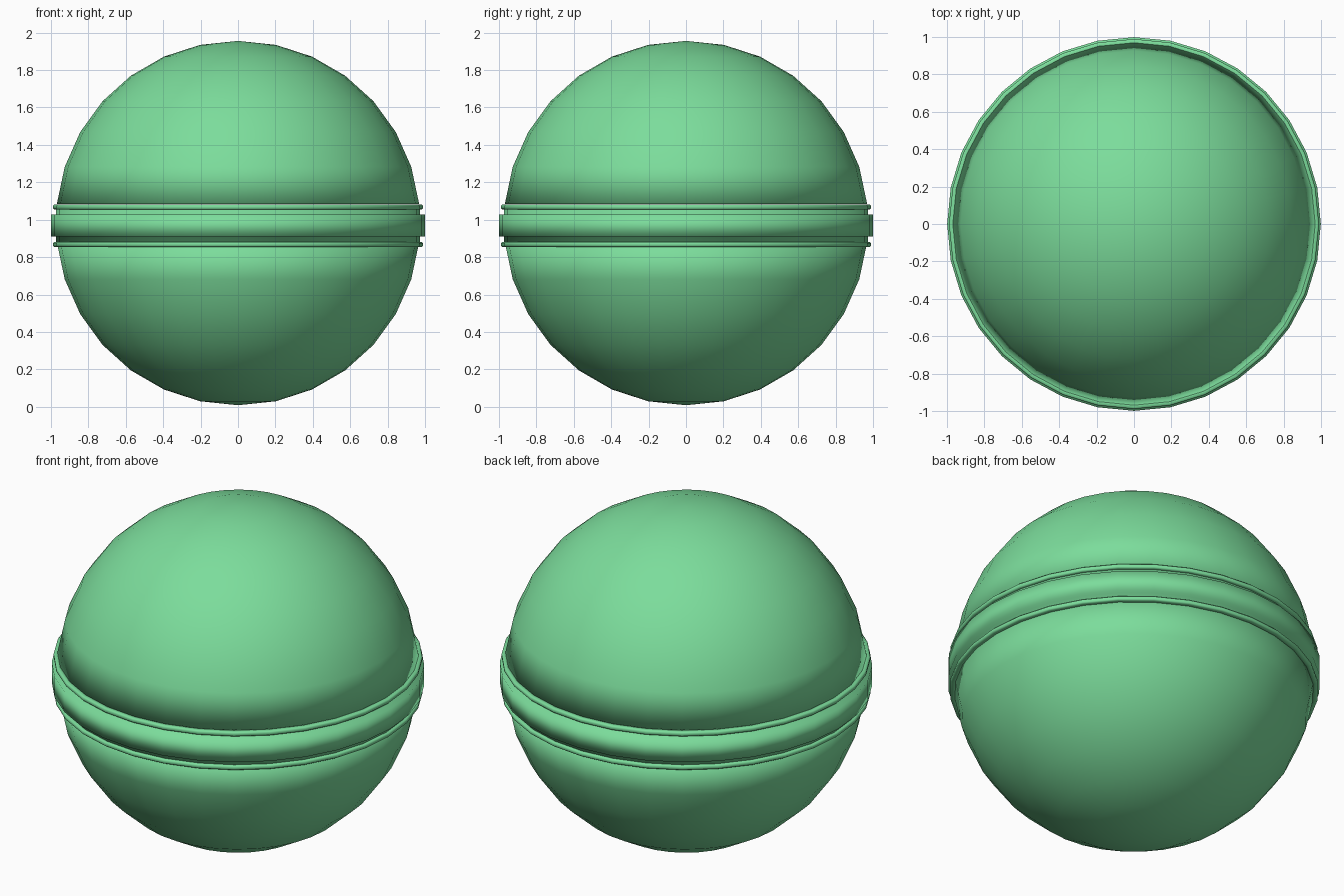
import bpy, bmesh
from math import sin, cos, pi, radians

if "Cube" in bpy.data.objects:
    bpy.data.objects.remove(bpy.data.objects["Cube"])

SEG = 32      # sides around the vertical axis
R = 0.974     # ball radius
CZ = 0.982    # ball centre height

mat = bpy.data.materials.new("green")
mat.diffuse_color = (0.2, 0.72, 0.33, 1)
mat.use_nodes = True
mat.node_tree.nodes["Principled BSDF"].inputs["Base Color"].default_value = mat.diffuse_color


def lathe(name, profile, closed=False):
    """Revolve (radius, z) points around z; radius 0 makes a pole."""
    bm = bmesh.new()
    loops = []
    for r, z in profile:
        if r == 0:
            loops.append([bm.verts.new((0, 0, z))] * SEG)
        else:
            loops.append([bm.verts.new((r * cos(2 * pi * i / SEG), r * sin(2 * pi * i / SEG), z))
                          for i in range(SEG)])
    pairs = list(zip(loops, loops[1:]))
    if closed:
        pairs.append((loops[-1], loops[0]))
    for a, b in pairs:
        for i in range(SEG):
            j = (i + 1) % SEG
            corners = list(dict.fromkeys((a[i], a[j], b[j], b[i])))
            bm.faces.new(corners)
    bmesh.ops.recalc_face_normals(bm, faces=bm.faces)
    me = bpy.data.meshes.new(name)
    bm.to_mesh(me)
    bm.free()
    me.shade_smooth()
    me.materials.append(mat)
    ob = bpy.data.objects.new(name, me)
    bpy.context.collection.objects.link(ob)
    return ob


# Two domes, each closed by a flat inner face just short of the equator
for name, s in (("upper_shell", 1), ("lower_shell", -1)):
    pts = [(R * sin(radians(a)), CZ + s * R * cos(radians(a))) for a in range(0, 85, 12)]
    pts[0] = (0, CZ + s * R)
    lathe(name, pts + [(0.88, pts[-1][1]), (0, pts[-1][1])])

# Raised belt with a narrower core above and below it
lathe("centre_band", [(0, 1.07), (0.972, 1.07), (0.972, 1.027), (0.999, 1.027),
                      (0.999, 0.909), (0.972, 0.909), (0.972, 0.868), (0, 0.868)])

# Thin rounded trim rings beside the belt
for name, z in (("upper_trim_ring", 1.067), ("lower_trim_ring", 0.868)):
    lathe(name, [(0.955, z - 0.013), (0.983, z - 0.013), (0.989, z - 0.007),
                 (0.989, z + 0.007), (0.983, z + 0.013), (0.955, z + 0.013)], closed=True)
